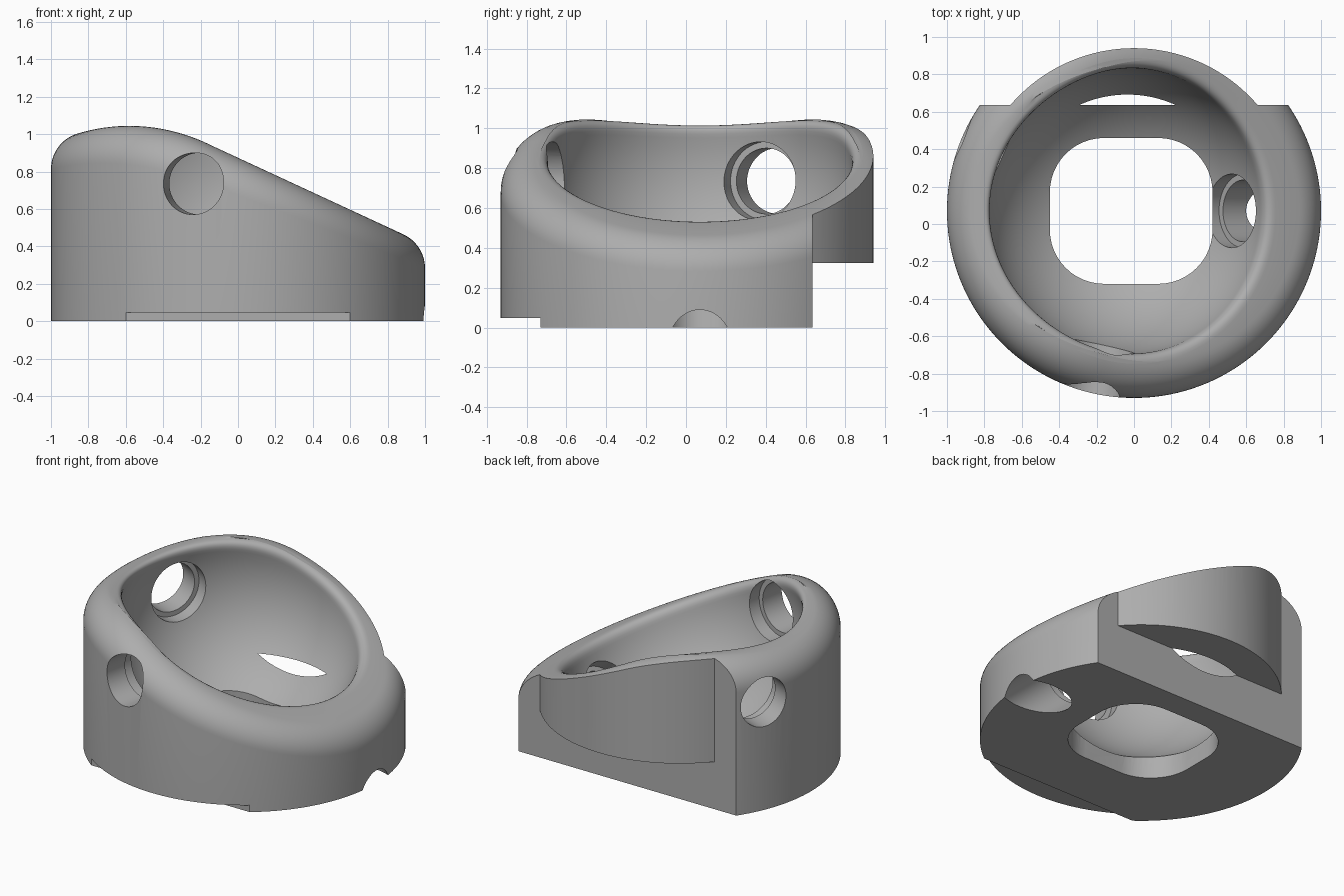
import bpy, bmesh, math
from mathutils import Vector

old = bpy.data.objects.get("Cube")
if old:
    bpy.data.objects.remove(old, do_unlink=True)

CY = 0.07                                  # y of the body axis
BOWL = Vector((-0.035, CY, 0.77))          # bowl centre
BOWL_R = 0.765
FILLET = 0.2
SEG = 160

grey = bpy.data.materials.new("warm_grey")
grey.use_nodes = True
colour = (0.42, 0.42, 0.42, 1)
grey.diffuse_color = colour
grey.node_tree.nodes["Principled BSDF"].inputs["Base Color"].default_value = colour


def make_object(name, bm):
    bmesh.ops.recalc_face_normals(bm, faces=bm.faces)
    mesh = bpy.data.meshes.new(name)
    bm.to_mesh(mesh)
    bm.free()
    mesh.materials.append(grey)
    obj = bpy.data.objects.new(name, mesh)
    bpy.context.collection.objects.link(obj)
    return obj


def prism(name, outline, z0, z1):
    bm = bmesh.new()
    face = bm.faces.new([bm.verts.new((x, y, z0)) for x, y in outline])
    top = bmesh.ops.extrude_face_region(bm, geom=[face])["geom"]
    verts = [v for v in top if isinstance(v, bmesh.types.BMVert)]
    bmesh.ops.translate(bm, verts=verts, vec=(0, 0, z1 - z0))
    return make_object(name, bm)


def rod(name, start, direction, radius, d0, d1):
    bm = bmesh.new()
    bmesh.ops.create_cone(bm, cap_ends=True, segments=64, radius1=radius,
                          radius2=radius, depth=d1 - d0)
    obj = make_object(name, bm)
    obj.rotation_mode = 'QUATERNION'
    obj.rotation_quaternion = direction.to_track_quat('Z', 'Y')
    obj.location = start + direction * (d0 + d1) / 2
    return obj


def top_height(x):
    """Side profile of the top: an arc running into a straight slope."""
    if x < -0.16:
        return 0.04 + math.sqrt(1 - (x + 0.58) ** 2)
    return top_height(-0.1601) - 0.463 * (x + 0.16)


def section(theta):
    """Points from the outer foot, over the rim, down into the bowl."""
    c, s = math.cos(theta), math.sin(theta)
    pts = [Vector((c, CY + s, 0))]
    # rounded outer edge
    slope = (top_height(c) - top_height(c * 0.9)) / 0.1
    fall = math.atan(-slope)
    sweep = math.pi / 2 - fall
    z0 = top_height(c) - FILLET * math.tan(sweep / 2)
    for i in range(13):
        a = sweep * i / 12
        r = 1 - FILLET + FILLET * math.cos(a)
        pts.append(Vector((r * c, CY + r * s, z0 + FILLET * math.sin(a))))
    # corner where the top meets the bowl
    r = 0.75
    for _ in range(20):
        z = top_height(BOWL.x + r * c)
        r = math.sqrt(BOWL_R ** 2 - (z - BOWL.z) ** 2)

    def on_bowl(e):
        return BOWL + BOWL_R * Vector((c * math.cos(e), s * math.cos(e), math.sin(e)))
    e0 = math.asin((z - BOWL.z) / BOWL_R)
    corner = on_bowl(e0)
    outer = BOWL + (r + 0.06) * Vector((c, s, 0))
    outer.z = top_height(outer.x)
    e1 = e0 - 0.1
    inner = on_bowl(e1)
    for i in range(8):
        t = i / 7
        pts.append(outer * (1 - t) ** 2 + corner * 2 * t * (1 - t) + inner * t * t)
    # bowl
    e2 = -1.3
    pts += [on_bowl(e1 + (e2 - e1) * i / 24) for i in range(1, 25)]
    return pts


# main body with rim and bowl
bm = bmesh.new()
rings = [[bm.verts.new(p) for p in section(2 * math.pi * k / SEG)] for k in range(SEG)]
for k in range(SEG):
    a, b = rings[k], rings[(k + 1) % SEG]
    for i in range(len(a) - 1):
        bm.faces.new((a[i], b[i], b[i + 1], a[i + 1]))
bm.faces.new([ring[0] for ring in rings])
bm.faces.new([ring[-1] for ring in rings])
body = make_object("bowl_housing", bm)

cutters = []

# flat back below, rounded back above
BACK = 0.635
cutters.append(prism("back_lower_cut", [(-2, BACK), (2, BACK), (2, 2), (-2, 2)], -1, 0.325))
wall = 0.87
a0 = math.asin((BACK - CY) / wall)
arc = []
for i in range(49):
    a = math.pi - a0 - (math.pi - 2 * a0) * i / 48
    arc.append((wall * math.cos(a), CY + wall * math.sin(a)))
cutters.append(prism("back_side_cut", [(-2, BACK)] + arc + [(2, BACK), (2, 2), (-2, 2)], -1, 2))

# shallow step under the front
cutters.append(prism("front_step_cut", [(-2, -2), (2, -2), (2, -0.73), (-2, -0.73)], -1, 0.047))

# rounded square opening in the floor
corner_r, hx, hy = 0.29, 0.435, 0.39
outline = []
for q, (sx, sy) in enumerate(((1, 1), (-1, 1), (-1, -1), (1, -1))):
    for i in range(13):
        a = math.pi / 2 * (q + i / 12)
        outline.append((-0.015 + sx * (hx - corner_r) + corner_r * math.cos(a),
                        CY + sy * (hy - corner_r) + corner_r * math.sin(a)))
cutters.append(prism("floor_opening_cut", outline, -1, 0.4))

# three stepped holes: two level, one sloping down
for name, azimuth, tilt, drop in (("front", -102, 0, 0.035), ("back", 156, 0, 0.035),
                                  ("lower", 0, -41, 0)):
    az, el = math.radians(azimuth), math.radians(tilt)
    d = Vector((math.cos(az) * math.cos(el), math.sin(az) * math.cos(el), math.sin(el)))
    start = BOWL - Vector((0, 0, drop))
    cutters.append(rod(name + "_hole_cut", start, d, 0.165, 0.5, 1.7))
    cutters.append(rod(name + "_seat_cut", start, d, 0.197, 0.5, 0.82))

bpy.context.view_layer.objects.active = body
body.select_set(True)
for cutter in cutters:
    cutter.hide_render = True
    mod = body.modifiers.new(cutter.name, 'BOOLEAN')
    mod.operation = 'DIFFERENCE'
    mod.solver = 'EXACT'
    mod.object = cutter
    bpy.ops.object.modifier_apply(modifier=mod.name)
for cutter in cutters:
    bpy.data.objects.remove(cutter, do_unlink=True)

bpy.ops.object.select_all(action='DESELECT')
body.select_set(True)
bpy.ops.object.shade_smooth_by_angle(angle=math.radians(30))
